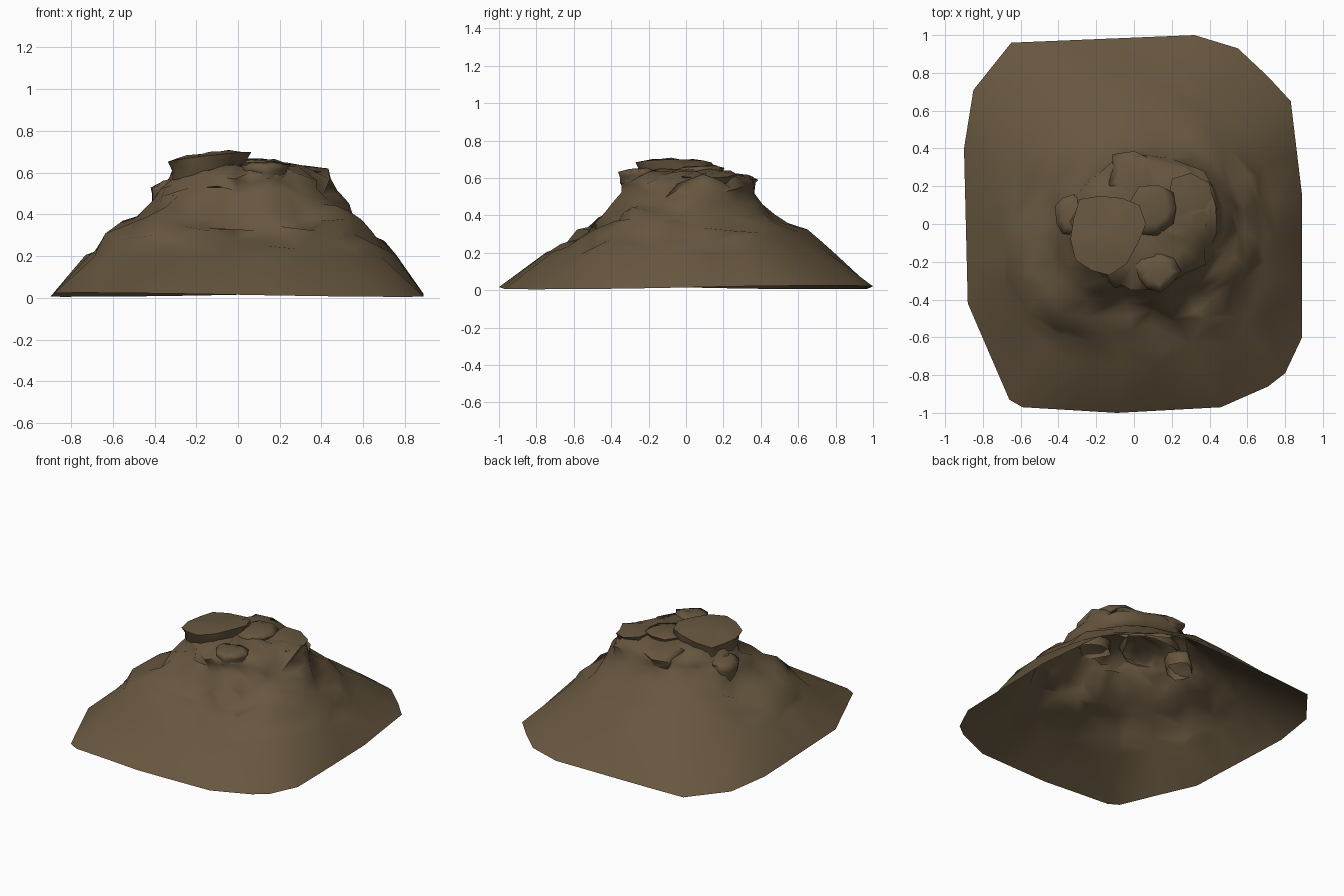
import bpy, bmesh, math, random
from mathutils import Vector

if "Cube" in bpy.data.objects:
    bpy.data.objects.remove(bpy.data.objects["Cube"])

random.seed(11)

earth = bpy.data.materials.new("brown_earth")
earth.diffuse_color = (0.135, 0.094, 0.05, 1)
earth.use_nodes = True
earth.node_tree.nodes["Principled BSDF"].inputs["Base Color"].default_value = earth.diffuse_color

# Ground outline, counter-clockwise from the right side
OUTLINE = [(.89, .15), (.83, .65), (.71, .78), (.55, .93), (.32, 1), (-.65, .96), (-.85, .71), (-.9, .4),
           (-.88, -.42), (-.66, -.93), (-.59, -.97), (-.09, -1), (.46, -.97), (.71, -.86), (.8, -.79), (.89, -.6)]

# Contours: height, radius every 30 degrees from +x
CONTOURS = [
    (.20, [.74, .76, .79, .80, .82, .79, .70, .78, .80, .75, .80, .84]),
    (.31, [.65, .64, .63, .64, .64, .61, .60, .69, .66, .54, .61, .68]),
    (.41, [.55, .53, .48, .46, .48, .48, .46, .51, .49, .41, .47, .53]),
    (.52, [.48, .47, .41, .37, .36, .36, .39, .37, .34, .36, .39, .45]),
    (.60, [.42, .43, .36, .35, .33, .31, .30, .31, .30, .34, .35, .41]),
    (.63, [.31, .33, .25, .22, .20, .20, .20, .21, .20, .25, .25, .29]),
    (.64, [.15] * 12)]

# Bumps and hollows on the slopes: x, y, radius, height
BUMPS = [(-.63, -.46, .09, .05), (-.52, -.33, .09, -.06), (-.38, -.38, .10, .04), (-.25, -.45, .08, -.05),
         (-.47, .18, .08, -.06), (.57, -.18, .09, .04), (.42, -.13, .08, -.06), (.55, -.32, .08, .02),
         (.62, .08, .08, -.05), (.30, -.38, .09, -.06), (-.05, .66, .08, .03), (.38, .55, .09, .03),
         (.05, -.62, .12, -.03), (-.02, -.40, .08, -.07)]


def outline_radius(a):
    d = Vector((math.cos(a), math.sin(a)))
    for i, p in enumerate(OUTLINE):
        p, q = Vector(p), Vector(OUTLINE[(i + 1) % len(OUTLINE)])
        e = q - p
        den = d.cross(e)
        if abs(den) > 1e-9:
            t, s = p.cross(e) / den, p.cross(d) / den
            if t > 0 and -1e-6 <= s <= 1 + 1e-6:
                return t
    return .9


def contour_radius(radii, a):
    f = (a / math.tau * 12) % 12
    i = int(f)
    return radii[i] + (radii[(i + 1) % 12] - radii[i]) * (f - i)


def loft(name, rings, cap):
    """Skin rings of equal length into a smooth shell, open below."""
    bm = bmesh.new()
    loops = [[bm.verts.new(p) for p in ring] for ring in rings]
    n = len(loops[0])
    for lo, hi in zip(loops, loops[1:]):
        for i in range(n):
            j = (i + 1) % n
            if random.random() < .5:
                bm.faces.new((lo[i], lo[j], hi[j]))
                bm.faces.new((lo[i], hi[j], hi[i]))
            else:
                bm.faces.new((lo[i], lo[j], hi[i]))
                bm.faces.new((lo[j], hi[j], hi[i]))
    c = bm.verts.new(cap)
    for i in range(n):
        bm.faces.new((loops[-1][i], loops[-1][(i + 1) % n], c))
    mesh = bpy.data.meshes.new(name)
    bm.to_mesh(mesh)
    bm.free()
    mesh.materials.append(earth)
    ob = bpy.data.objects.new(name, mesh)
    bpy.context.collection.objects.link(ob)
    bpy.ops.object.select_all(action='DESELECT')
    ob.select_set(True)
    bpy.context.view_layer.objects.active = ob
    bpy.ops.object.shade_smooth_by_angle(angle=math.radians(85))


# Main mound: the lower skirt is even, the upper slopes are rough
base_angles = sorted(math.atan2(y, x) % math.tau for x, y in OUTLINE)
angles = []
for i, a in enumerate(base_angles):
    b = base_angles[(i + 1) % len(base_angles)] + (math.tau if i == len(base_angles) - 1 else 0)
    k = max(1, round((b - a) / .22))
    angles += [a + (b - a) * s / k for s in range(k)]
rings = [[(outline_radius(a) * math.cos(a), outline_radius(a) * math.sin(a), .015 + .01 * math.sin(2 * a))
          for a in angles]]
levels = []
for (z0, r0), (z1, r1) in zip(CONTOURS, CONTOURS[1:]):
    levels.append((z0, r0))
    if z0 < .55:
        levels.append(((z0 + z1) / 2, [(p + q) / 2 for p, q in zip(r0, r1)]))
levels.append(CONTOURS[-1])
for k, (z, radii) in enumerate(levels):
    rough = .35 if k == 0 else (1 if z < .61 else .5)
    ring = []
    for i, a in enumerate(angles):
        # spread the uneven corner angles towards equal spacing near the top
        even = angles[0] + math.tau * i / len(angles)
        b = a + (even - a) * min(1, k / 5)
        j = rough * (.5 if math.pi * .2 < b % math.tau < math.pi * .9 else 1)
        r = contour_radius(radii, b) + random.uniform(-.035, .025) * j
        b += random.uniform(-.05, .05) * j
        x, y = r * math.cos(b), r * math.sin(b)
        h = z + random.uniform(-.03, .025) * j
        for bx, by, br, bh in BUMPS:
            h += bh * math.exp(-((x - bx) ** 2 + (y - by) ** 2) / (br * br))
        ring.append((x, y, h))
    rings.append(ring)
loft("mound", rings, (0, 0, .64))


# Crags: irregular lumps with an overhanging lip; the plane of the top is tilted along x and y
def crag(name, pts, top, depth, tilt=(0, 0), flare=.88):
    cx = sum(p[0] for p in pts) / len(pts)
    cy = sum(p[1] for p in pts) / len(pts)

    def ring(scale, dz, wob):
        out = []
        for px, py in pts:
            s = scale * random.uniform(1 - wob, 1 + wob)
            u, v = (px - cx) * s, (py - cy) * s
            out.append((cx + u, cy + v, top + dz + tilt[0] * u + tilt[1] * v + random.uniform(-.1, .1) * wob))
        return out
    loft(name, [ring(flare, -depth, .08), ring(.92, -depth * .5, .08), ring(1, -.012, .02), ring(.6, 0, .08)],
         (cx, cy, top + .004))


def blob(x, y, rx, ry, n=9):
    return [(x + rx * random.uniform(.75, 1.05) * math.cos(math.tau * i / n),
             y + ry * random.uniform(.75, 1.05) * math.sin(math.tau * i / n)) for i in range(n)]


crag("summit_slab", [(.06, .0), (.03, .1), (-.06, .14), (-.18, .15), (-.29, .13), (-.32, .03), (-.34, -.08),
                     (-.31, -.19), (-.22, -.25), (-.13, -.27), (-.04, -.21), (.02, -.1)], .688, .11, (.12, -.03))
crag("back_crag", [(.15, .2), (.1, .34), (.0, .385), (-.12, .37), (-.11, .3), (-.14, .2), (0, .1)],
     .62, .07, (0, -.15))
crag("right_crag", [(.43, .08), (.4, .22), (.3, .27), (.2, .24), (.18, .1), (.25, 0), (.37, -.03)],
     .632, .06, (-.17, 0))
crag("left_crag", blob(-.335, .05, .10, .13), .56, .10, (.25, 0))
crag("front_crag", blob(.12, -.25, .13, .11), .648, .08, (0, .03))
crag("middle_crag", blob(.10, .08, .15, .15), .66, .05, (0, .03))
